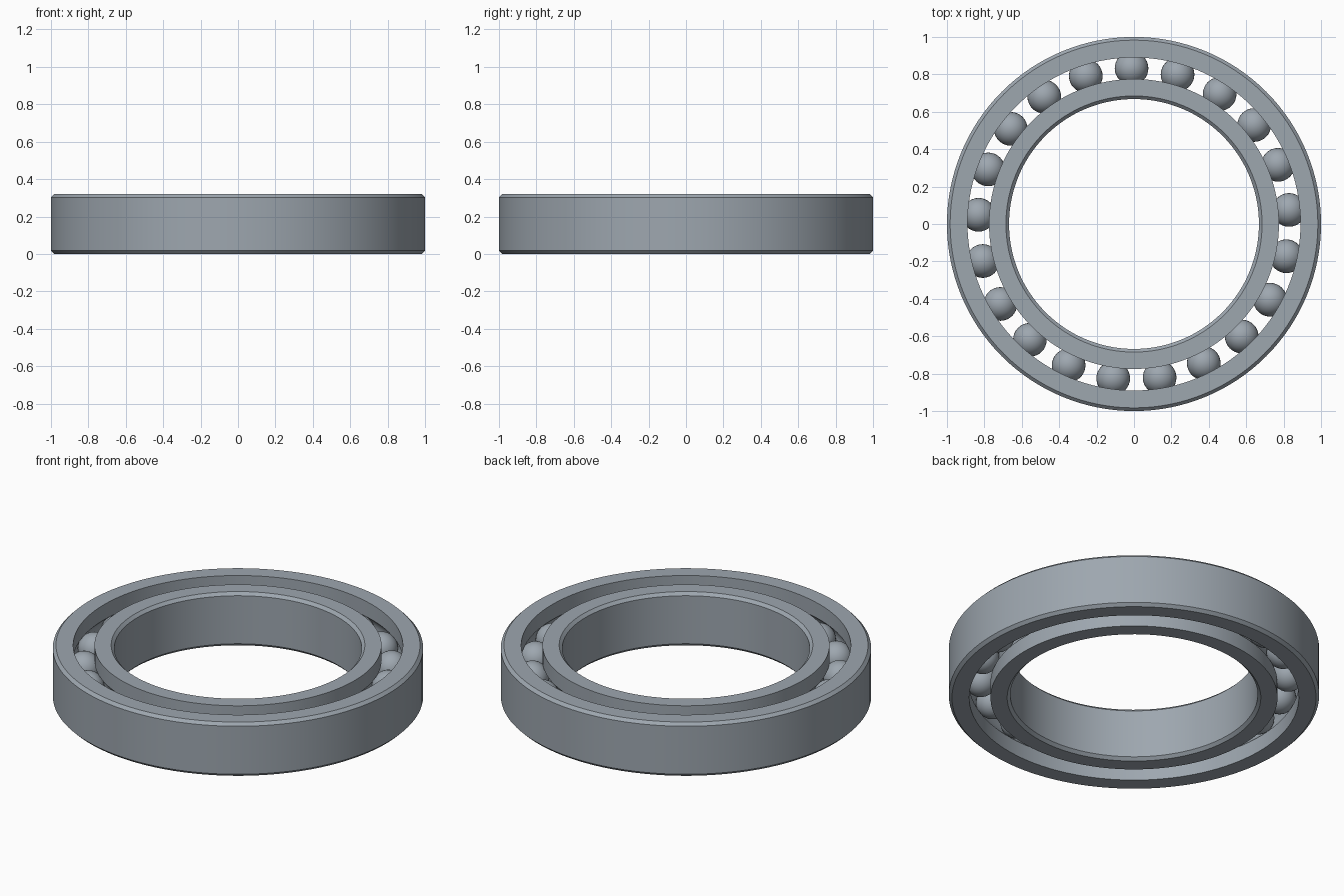
import bpy
import math

cube = bpy.data.objects.get("Cube")
if cube:
    bpy.data.objects.remove(cube, do_unlink=True)

HEIGHT, MID = 0.32, 0.16
BORE, INNER_LAND, OUTER_LAND, OUTER = 0.668, 0.775, 0.89, 1.0
CHAMFER = 0.017
PITCH = (INNER_LAND + OUTER_LAND) / 2
BALL_RADIUS = 0.09
BALLS = 21
SEGMENTS = 128

steel = bpy.data.materials.new("steel_grey")
steel.use_nodes = True
colour = (0.34, 0.385, 0.43, 1)
steel.diffuse_color = colour
steel.node_tree.nodes["Principled BSDF"].inputs["Base Color"].default_value = colour


def finish(obj, name):
    obj.name = name
    obj.data.materials.append(steel)
    bpy.ops.object.select_all(action="DESELECT")
    obj.select_set(True)
    bpy.context.view_layer.objects.active = obj
    bpy.ops.object.shade_smooth_by_angle(angle=math.radians(25))


def lathe(name, profile):
    """Spin a closed counter-clockwise (radius, height) profile about z."""
    n = len(profile)
    verts = [(r * math.cos(a), r * math.sin(a), z)
             for a in (math.tau * s / SEGMENTS for s in range(SEGMENTS))
             for r, z in profile]
    faces = []
    for s in range(SEGMENTS):
        here, there = s * n, (s + 1) % SEGMENTS * n
        for i in range(n):
            j = (i + 1) % n
            faces.append((here + i, there + i, there + j, here + j))
    mesh = bpy.data.meshes.new(name)
    mesh.from_pydata(verts, [], faces)
    obj = bpy.data.objects.new(name, mesh)
    bpy.context.collection.objects.link(obj)
    finish(obj, name)


def ring_profile(plain, land):
    """Chamfered plain wall on one side, ball groove in the land on the other."""
    side = 1 if land > plain else -1
    limit = math.acos(abs(land - PITCH) / BALL_RADIUS)
    groove = []
    for k in range(13):
        a = limit * (k / 6 - 1)
        groove.append((PITCH - side * BALL_RADIUS * math.cos(a),
                       MID + BALL_RADIUS * math.sin(a)))
    c = plain + side * CHAMFER
    points = [(c, 0), (land, 0), *groove, (land, HEIGHT), (c, HEIGHT),
              (plain, HEIGHT - CHAMFER), (plain, CHAMFER)]
    return points if side > 0 else points[::-1]


# Races
lathe("inner_race", ring_profile(BORE, INNER_LAND))
lathe("outer_race", ring_profile(OUTER, OUTER_LAND))

# Balls, evenly spaced in the grooves
for i in range(BALLS):
    a = math.radians(90.9) - math.tau * i / BALLS
    bpy.ops.mesh.primitive_uv_sphere_add(
        segments=32, ring_count=16, radius=BALL_RADIUS,
        location=(PITCH * math.cos(a), PITCH * math.sin(a), MID))
    finish(bpy.context.object, f"ball_{i + 1}")
